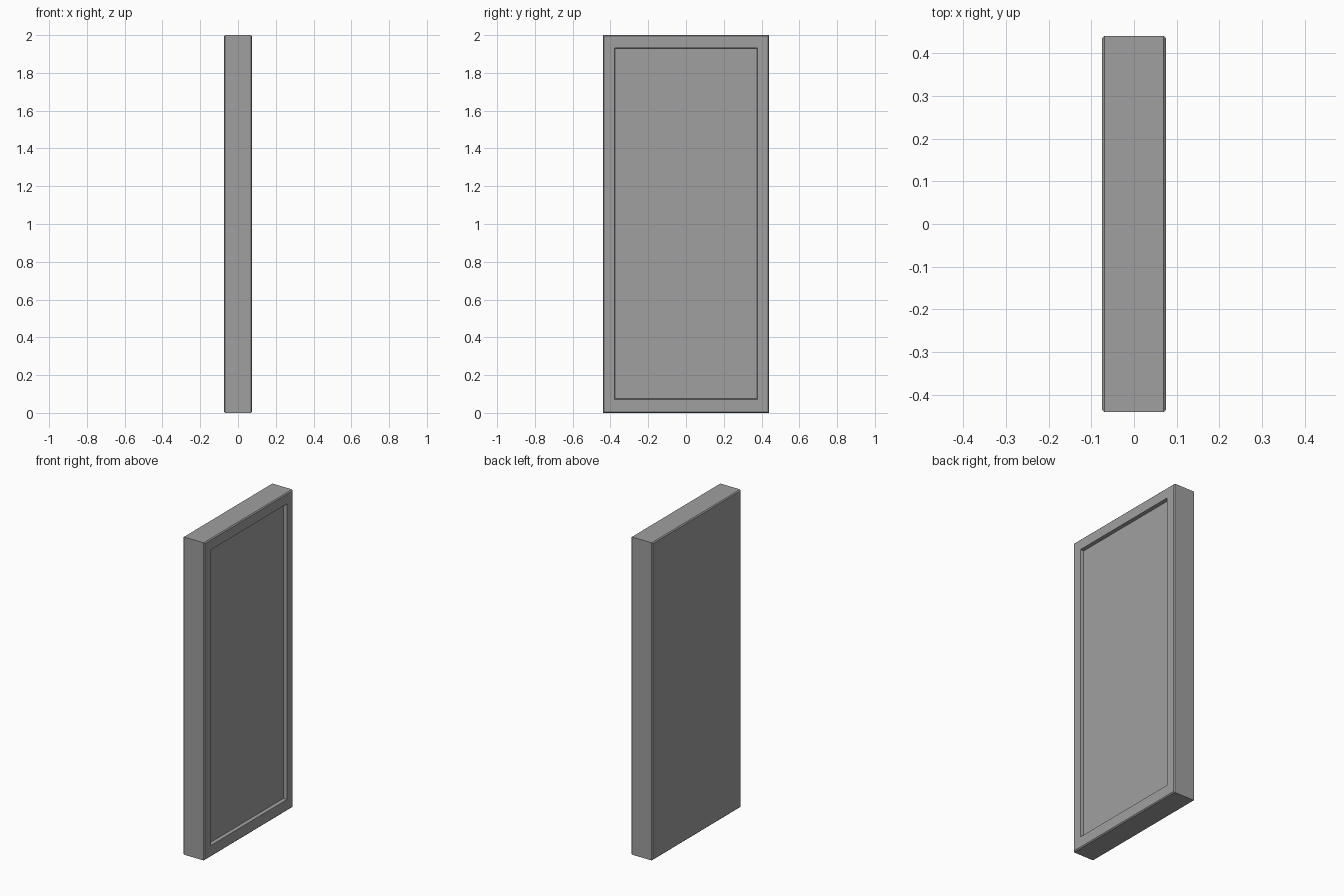
import bpy, bmesh
from mathutils import Vector

cube = bpy.data.objects.get("Cube")
if cube:
    bpy.data.objects.remove(cube, do_unlink=True)

THICK, WIDTH, HEIGHT = 0.15, 0.88, 2.0
CHAMFER = 0.006
RIM = 0.084
DEPTH = 0.02
SLOPE = 0.006

# Single grey finish
grey = bpy.data.materials.new("matte grey")
grey.use_nodes = True
colour = (0.35, 0.35, 0.35, 1)
grey.diffuse_color = colour
grey.node_tree.nodes["Principled BSDF"].inputs["Base Color"].default_value = colour

# Solid slab standing on the ground
bm = bmesh.new()
bmesh.ops.create_cube(bm, size=1)
bmesh.ops.scale(bm, vec=(THICK, WIDTH, HEIGHT), verts=bm.verts)
bmesh.ops.translate(bm, vec=(0, 0, HEIGHT / 2), verts=bm.verts)

# Chamfer around the rims of both broad faces
rims = [e for e in bm.edges if abs(e.verts[0].co.x - e.verts[1].co.x) < 1e-5]
bmesh.ops.bevel(bm, geom=rims, offset=CHAMFER, segments=1, affect='EDGES')

# Recessed panel with slightly sloping walls on the left broad face
bm.normal_update()
panel = max(bm.faces, key=lambda f: f.calc_center_median().x)
bmesh.ops.inset_region(bm, faces=[panel], thickness=RIM - CHAMFER)
# Top and bottom rails are a little wider than the side stiles
for v in panel.verts:
    v.co.z += 0.011 if v.co.z < HEIGHT / 2 else -0.006
bmesh.ops.inset_region(bm, faces=[panel], thickness=SLOPE)
bmesh.ops.translate(bm, vec=Vector((-DEPTH, 0, 0)), verts=panel.verts)
bmesh.ops.recalc_face_normals(bm, faces=bm.faces)

mesh = bpy.data.meshes.new("door_panel")
bm.to_mesh(mesh)
bm.free()
mesh.materials.append(grey)
door = bpy.data.objects.new("door_panel", mesh)
bpy.context.collection.objects.link(door)
